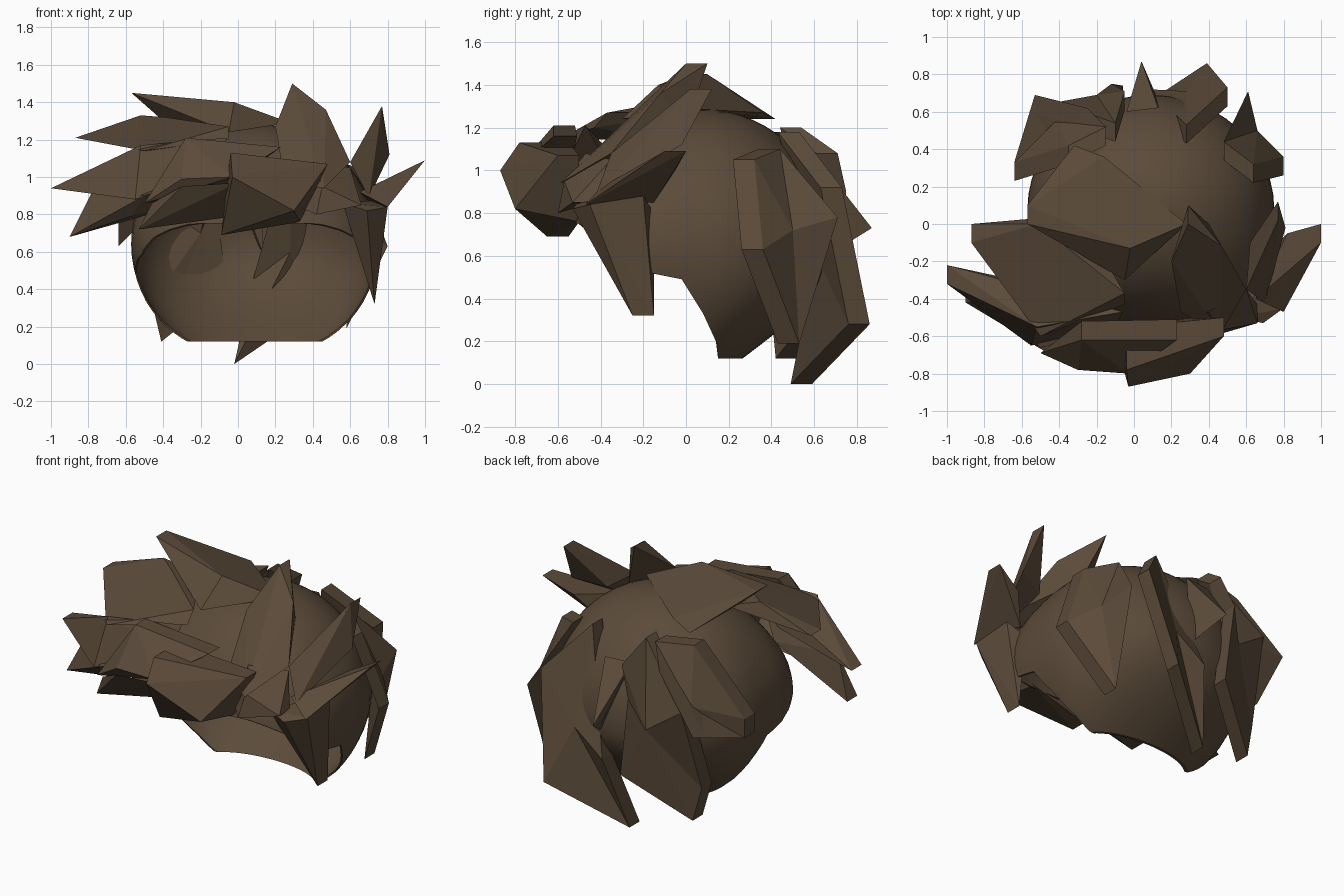
import bpy
import bmesh
from mathutils import Vector

default_cube = bpy.data.objects.get("Cube")
if default_cube:
    bpy.data.objects.remove(default_cube, do_unlink=True)

# Single hair colour
brown = bpy.data.materials.new("dark_brown_hair")
brown.use_nodes = True
hair_colour = (0.105, 0.07, 0.042, 1)
brown.diffuse_color = hair_colour
shader = brown.node_tree.nodes["Principled BSDF"]
shader.inputs["Base Color"].default_value = hair_colour
shader.inputs["Roughness"].default_value = 0.9


def add_object(name, bm):
    """Turn a bmesh into a linked object with the hair material."""
    bmesh.ops.recalc_face_normals(bm, faces=bm.faces[:])
    mesh = bpy.data.meshes.new(name)
    bm.to_mesh(mesh)
    bm.free()
    mesh.materials.append(brown)
    obj = bpy.data.objects.new(name, mesh)
    bpy.context.collection.objects.link(obj)
    return obj


def lock(name, *outline, tip_depth=0.1):
    """Flat-faced chunk of hair: the first point is the tip, which is
    widened front to back into a short blunt edge."""
    bm = bmesh.new()
    for point in outline:
        bm.verts.new(point)
    bm.verts.new(Vector(outline[0]) + Vector((0, tip_depth, 0)))
    hull = bmesh.ops.convex_hull(bm, input=bm.verts[:])
    loose = set(hull["geom_interior"] + hull["geom_unused"])
    bmesh.ops.delete(bm, geom=[v for v in loose if isinstance(v, bmesh.types.BMVert)],
                     context="VERTS")
    return add_object(name, bm)


def slab(name, centre, *outline, depth=0.1):
    """Folded chunk of hair: a fan around a centre point, thickened inward."""
    bm = bmesh.new()
    hub = bm.verts.new(centre)
    rim = [bm.verts.new(point) for point in outline]
    fan = [bm.faces.new((hub, a, b)) for a, b in zip(rim, rim[1:] + rim[:1])]
    copy = bmesh.ops.extrude_face_region(bm, geom=fan, use_keep_orig=True)
    bmesh.ops.translate(bm, vec=(0, -depth, 0),
                        verts=[v for v in copy["geom"] if isinstance(v, bmesh.types.BMVert)])
    return add_object(name, bm)


# Smooth skull cap: squarer at the forehead, tucked in towards the nape
bm = bmesh.new()
bmesh.ops.create_uvsphere(bm, u_segments=48, v_segments=32, radius=1)
for v in bm.verts:
    x, y, z = v.co
    if y < 0:
        squareness = 1 + 0.6 * x * x * y * y
        v.co.x *= squareness
        v.co.y *= squareness
    elif z < 0:
        v.co.y *= 1 - 0.75 * z * z
bmesh.ops.scale(bm, vec=(0.66, 0.61, 0.645), verts=bm.verts[:])
bmesh.ops.translate(bm, vec=(0.09, 0.08, 0.64), verts=bm.verts[:])
cap = add_object("skull_cap", bm)
shell = cap.modifiers.new("shell", "SOLIDIFY")
shell.thickness = 0.01

# Cutter: side profile of the opening, extruded across the head
profile = [(-1, 0.8), (-0.5, 0.75), (-0.4, 0.67), (-0.32, 0.59), (-0.17, 0.52),
           (-0.02, 0.49), (0.08, 0.33), (0.14, 0.2), (0.15, 0.12), (1, 0.12),
           (1, -0.5), (-1, -0.5)]
bm = bmesh.new()
side = bm.faces.new([bm.verts.new((-1, y, z)) for y, z in profile])
swept = bmesh.ops.extrude_face_region(bm, geom=[side])
bmesh.ops.translate(bm, vec=(2, 0, 0),
                    verts=[v for v in swept["geom"] if isinstance(v, bmesh.types.BMVert)])
bmesh.ops.triangulate(bm, faces=bm.faces[:])
cutter = add_object("opening_cutter", bm)
cutter.hide_render = True
cut = cap.modifiers.new("opening", "BOOLEAN")
cut.operation = "DIFFERENCE"
cut.solver = "EXACT"
cut.object = cutter

# Apply the cap modifiers, then drop the cutter
bpy.context.view_layer.update()
cut_mesh = bpy.data.meshes.new_from_object(
    cap.evaluated_get(bpy.context.evaluated_depsgraph_get()))
cap.modifiers.clear()
cap.data = cut_mesh
bpy.data.objects.remove(cutter, do_unlink=True)
bpy.ops.object.select_all(action="DESELECT")
bpy.context.view_layer.objects.active = cap
cap.select_set(True)
bpy.ops.object.shade_smooth_by_angle()

# Locks swept out to the right
lock("crown_lock", (-.57, 0, 1.45), (-.02, -.13, 1.4), (-.32, .42, 1.24),
     (-.16, .36, 1.27), (.28, 0, 1.29), (-.05, -.3, 1.24), (-.4, 0, 1.3))
lock("upper_sweep_lock", (-.87, -.1, 1.21), (-.52, 0, 1.33), (-.39, -.1, 1.32),
     (-.05, -.37, 1.27), (-.05, -.43, 1.2), (-.5, -.6, 1.14), (-.3, -.2, 1.15),
     (-.3, .05, 1.27))
lock("middle_sweep_lock", (-1, -.32, .94), (-.52, -.55, 1.17), (-.06, -.47, 1.21),
     (-.55, -.65, .88), (-.1, -.55, 1.05), (-.4, -.35, 1))
lock("lower_sweep_lock", (-.9, -.42, .68), (-.78, -.4, .92), (-.5, -.66, .9),
     (-.1, -.6, 1.05), (-.57, -.55, .79), (-.3, -.45, .85))

# Fringe over the forehead
lock("right_fringe", (-.28, -.62, 1.21), (-.5, -.69, .86), (-.3, -.78, .99),
     (-.03, -.8, 1), (.23, -.62, 1.16), (.23, -.51, 1.16), (-.1, -.56, .92))
lock("low_fringe", (-.53, -.65, .72), (-.46, -.69, .86), (-.3, -.78, .95),
     (0, -.78, .97), (.05, -.55, .8), (-.2, -.52, .77))
lock("left_fringe", (-.09, -.65, .69), (-.03, -.87, 1), (-.04, -.78, 1.13),
     (-.04, -.55, 1.13), (.48, -.6, 1.07), (.48, -.5, 1.07), (.3, -.8, .82),
     (.33, -.5, .76))
lock("left_temple_lock", (.66, -.53, .85), (.45, -.57, .95), (.4, -.47, 1.08),
     (.6, -.35, 1.05), (.42, -.6, .8), (.3, -.48, .85))

# Spikes on the left side
lock("left_crown_spike", (.29, 0, 1.5), (.47, -.12, 1.36), (.2, -.2, 1.27),
     (.6, -.35, 1.08), (.46, -.59, .94), (.25, -.47, .97), (.4, 0, 1.2))
lock("left_upright_spike", (.77, .02, 1.38), (.81, -.02, 1.12), (.6, -.35, 1.08),
     (.7, -.42, .89), (.62, -.1, 1.08))
lock("left_outer_spike", (1, -.1, 1.09), (.8, -.47, .84), (.65, -.4, .92),
     (.72, -.15, .85), (.82, -.05, 1))
lock("left_sideburn", (.73, -.25, .32), (.56, -.5, .86), (.69, -.53, .82),
     (.8, -.45, .84), (.78, -.2, .88), (.68, -.15, .8))

# Broad folded slabs around the back
slab("back_left_slab", (.66, .5, .72), (.48, .44, 1.1), (.64, .32, 1.05),
     (.8, .36, .63), (.58, .53, .19), (.61, .71, .78))
slab("back_centre_slab", (.28, .71, .6), (.28, .53, 1.18), (.5, .73, .92),
     (.39, .86, .28), (-.02, .59, 0), (.08, .72, .45))
slab("back_right_slab", (-.2, .69, .7), (-.1, .54, 1.2), (-.42, .65, .85),
     (-.46, .5, .33), (-.41, .52, .12), (-.06, .74, .4), (-.12, .75, .9),
     (-.05, .71, 1.08))
slab("right_slab", (-.42, .55, .85), (-.15, .52, 1.18), (-.35, .42, 1.17),
     (-.64, .33, .75), (-.64, .33, .63), (-.53, .69, .74), (-.25, .62, 1.05))
lock("nape_spike", (.04, .77, .73), (-.04, .6, 1.05), (.13, .62, 1.05), (.13, .66, .6))
